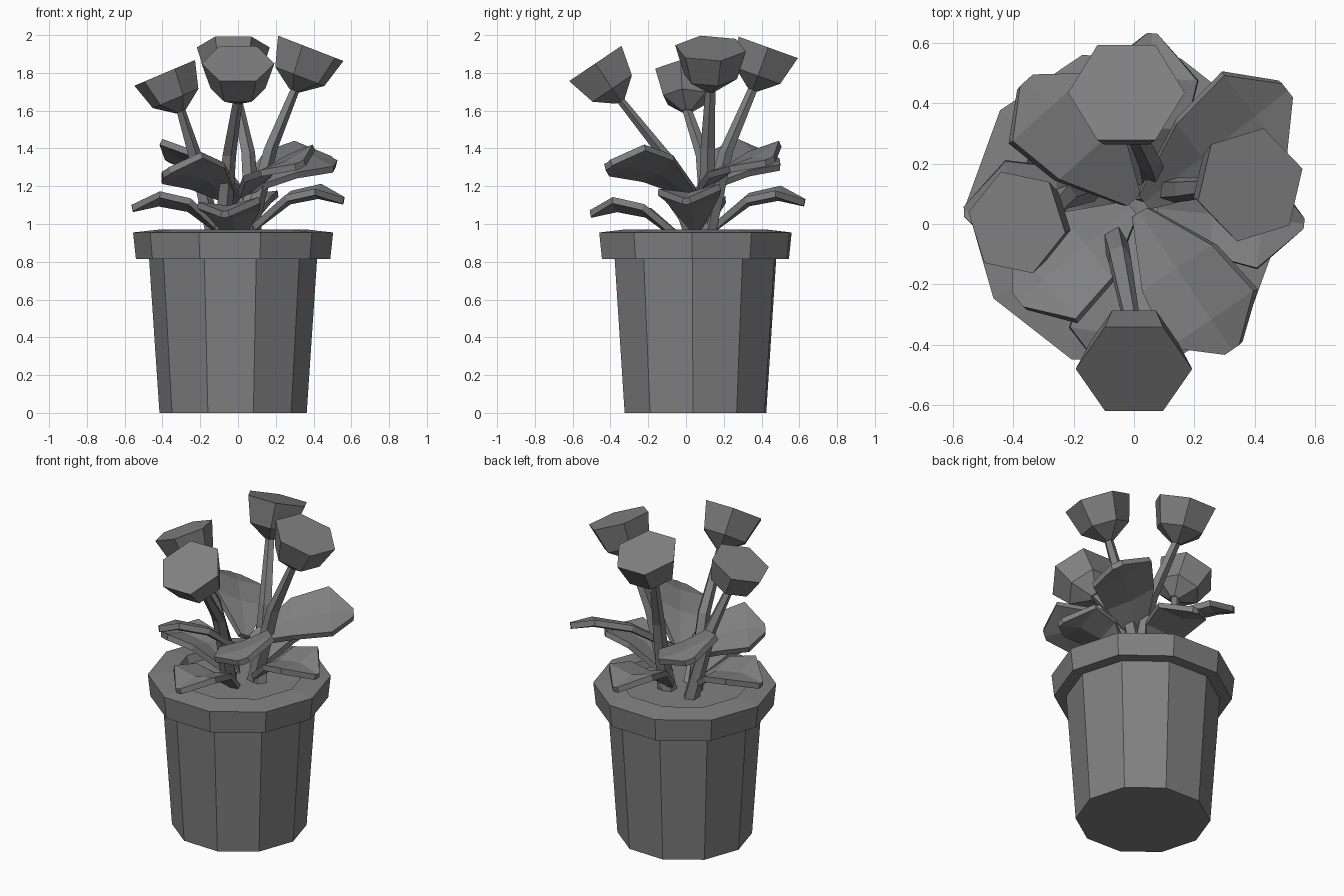
import bpy, bmesh, math
from mathutils import Vector

cube = bpy.data.objects.get("Cube")
if cube:
    bpy.data.objects.remove(cube, do_unlink=True)

# One plain grey for everything
grey = bpy.data.materials.new("plain_grey")
grey.use_nodes = True
COLOUR = (0.216, 0.216, 0.216, 1)
grey.diffuse_color = COLOUR
grey.node_tree.nodes["Principled BSDF"].inputs["Base Color"].default_value = COLOUR

POT_CENTRE = Vector((-0.026, 0.05, 0))
LEAF_CENTRE = Vector((0.01, 0.06, 0))


def finish(bm, name):
    bmesh.ops.recalc_face_normals(bm, faces=bm.faces[:])
    mesh = bpy.data.meshes.new(name)
    bm.to_mesh(mesh)
    bm.free()
    mesh.materials.append(grey)
    obj = bpy.data.objects.new(name, mesh)
    bpy.context.scene.collection.objects.link(obj)
    return obj


def loft(name, rings, sides, axis=(0, 0, 1), phase=0):
    """Skin a capped tube through (centre, radius) rings."""
    n = Vector(axis).normalized()
    u = (Vector((1, 0, 0)) - n * n.x).normalized()
    v = n.cross(u)
    bm = bmesh.new()
    loops = []
    for c, r in rings:
        angles = [math.radians(phase) + math.tau * i / sides for i in range(sides)]
        loops.append([bm.verts.new(Vector(c) + r * (u * math.cos(a) + v * math.sin(a)))
                      for a in angles])
    for a, b in zip(loops, loops[1:]):
        for i in range(sides):
            j = (i + 1) % sides
            bm.faces.new((a[i], a[j], b[j], b[i]))
    bm.faces.new(loops[0])
    bm.faces.new(loops[-1])
    return finish(bm, name)


def leaf(name, azimuth, scale, lift, sections, fold, roll):
    """Folded blade along (reach, height, half width) sections."""
    a = math.radians(azimuth)
    out = Vector((math.cos(a), math.sin(a), 0))
    side = Vector((-out.y, out.x, 0))
    bm = bmesh.new()
    rows = []
    for reach, height, half in sections:
        rows.append([bm.verts.new(LEAF_CENTRE + out * reach * scale + side * s * half
                                  + Vector((0, 0, height + lift + half * (fold * abs(s) + roll * s))))
                     for s in (-1, 0, 1)])
    for p, q in zip(rows, rows[1:]):
        for i in range(2):
            bm.faces.new((p[i], q[i], q[i + 1], p[i + 1]))
    obj = finish(bm, name)
    solid = obj.modifiers.new("thickness", "SOLIDIFY")
    solid.thickness = 0.035
    solid.offset = 0


# Pot: tapered body, overhanging collar, sunken soil
pot_profile = [(0.39, 0), (0.445, 0.816), (0.515, 0.816), (0.53, 0.955),
               (0.38, 0.972), (0.36, 0.925)]
loft("pot", [(POT_CENTRE + Vector((0, 0, z)), r) for r, z in pot_profile], 10, phase=-2)

# Flowers: bloom centre, facing direction, hexagon turn, size, stem bend, stem foot
flowers = {
    "front": ((0, -0.48, 1.85), (0, -0.56, 0.83), 0, 1, (-0.05, -0.11, 1.36), (-0.09, 0.05, 0.9)),
    "back": ((-0.025, 0.435, 1.935), (0, 0.34, 0.94), 0, 1, (0.05, 0.21, 1.38), (0.08, 0.1, 0.9)),
    "left": ((0.385, 0.13, 1.93), (0.36, 0, 0.93), 16, 1, (0.17, 0.115, 1.4), (0.04, 0.11, 0.9)),
    "right": ((-0.388, 0.005, 1.80), (-0.39, 0, 0.92), -11, 0.92,
              (-0.23, 0.09, 1.36), (-0.12, 0.13, 0.9)),
}
for where, (centre, facing, turn, size, bend, foot) in flowers.items():
    c, n = Vector(centre), Vector(facing).normalized()
    loft(where + "_bloom", [(c, 0.193 * size), (c - n * 0.16 * size, 0.145 * size),
                            (c - n * 0.24 * size, 0.03)], 6, facing, turn)
    loft(where + "_stem", [(foot, 0.05), (bend, 0.04), (c - n * 0.21, 0.027)], 5)

# Leaves: low arching ones, and higher tilted ones between them
low = [(0.08, 0.94, 0.03), (0.27, 1.08, 0.14), (0.43, 1.11, 0.165), (0.57, 1.08, 0.02)]
high = [(0.03, 1.16, 0.03), (0.25, 1.28, 0.14), (0.45, 1.32, 0.17), (0.57, 1.31, 0.03)]
low_leaves = {"left": (-6, 0.97, 0.04), "back": (85, 1, 0.03),
              "right": (182, 1, 0), "front": (262, 1, -0.03)}
high_leaves = {"back_left": (38, 1.1, 0.02), "back_right": (132, 0.97, 0.03),
               "front_right": (219, 0.88, -0.04), "front_left": (304, 1, 0)}
for where, (azimuth, scale, lift) in low_leaves.items():
    leaf(where + "_low_leaf", azimuth, scale, lift, low, 0.2, 0.08)
for where, (azimuth, scale, lift) in high_leaves.items():
    leaf(where + "_high_leaf", azimuth, scale, lift, high, 0.1, 0.4)
